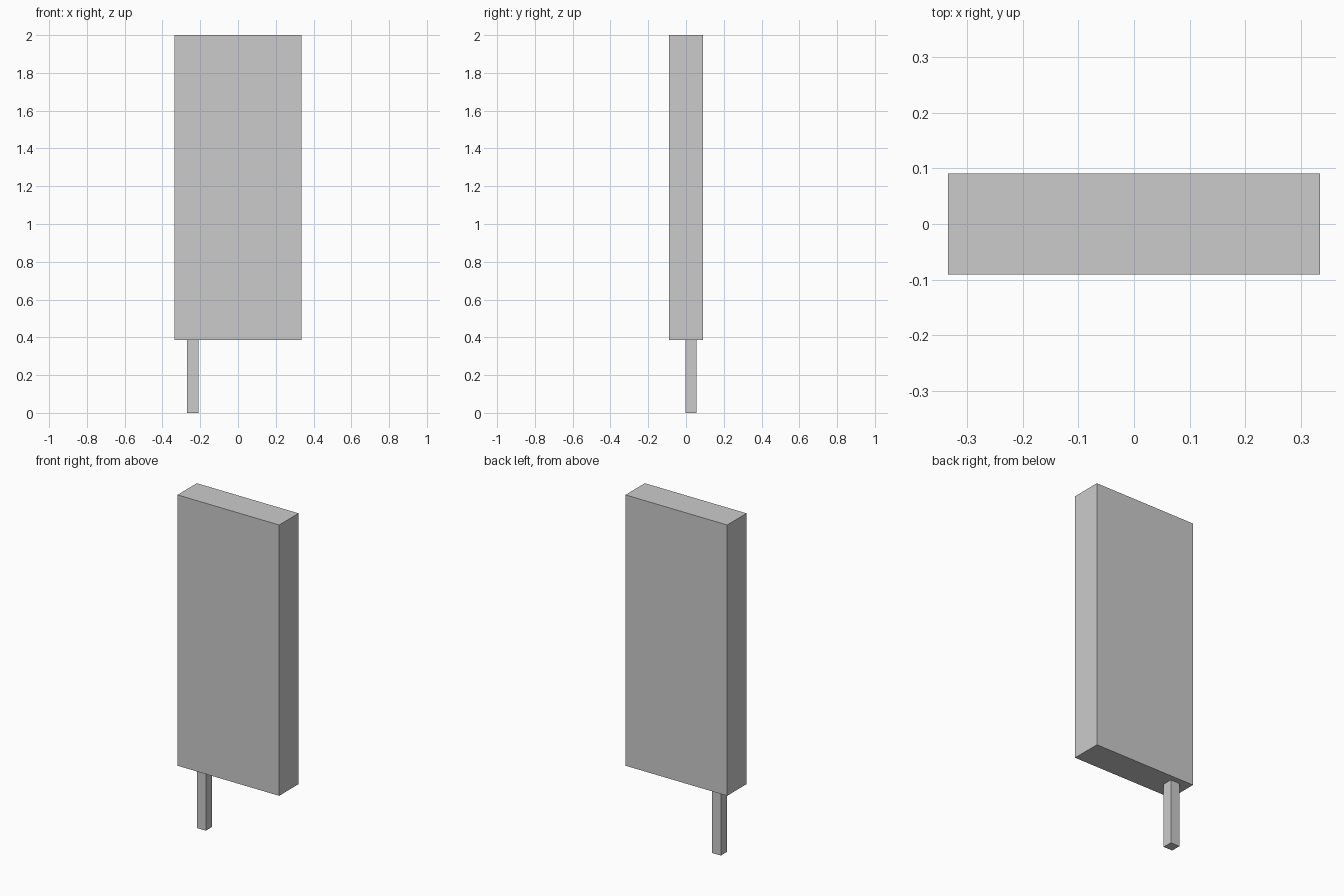
import bpy

if "Cube" in bpy.data.objects:
    bpy.data.objects.remove(bpy.data.objects["Cube"])


def box(name, lo, hi):
    """Axis-aligned box between two corners."""
    bpy.ops.mesh.primitive_cube_add(size=1, location=[(a + b) / 2 for a, b in zip(lo, hi)])
    ob = bpy.context.object
    ob.name = ob.data.name = name
    ob.scale = [b - a for a, b in zip(lo, hi)]
    bpy.ops.object.transform_apply(location=False, rotation=False, scale=True)
    return ob


PANEL_BOTTOM = 0.387

# Upright slab
box("panel", (-0.335, -0.091, PANEL_BOTTOM), (0.335, 0.091, 2.0))

# Single off-centre square post under the slab
box("support_post", (-0.269, -0.003, 0.0), (-0.21, 0.056, PANEL_BOTTOM))
